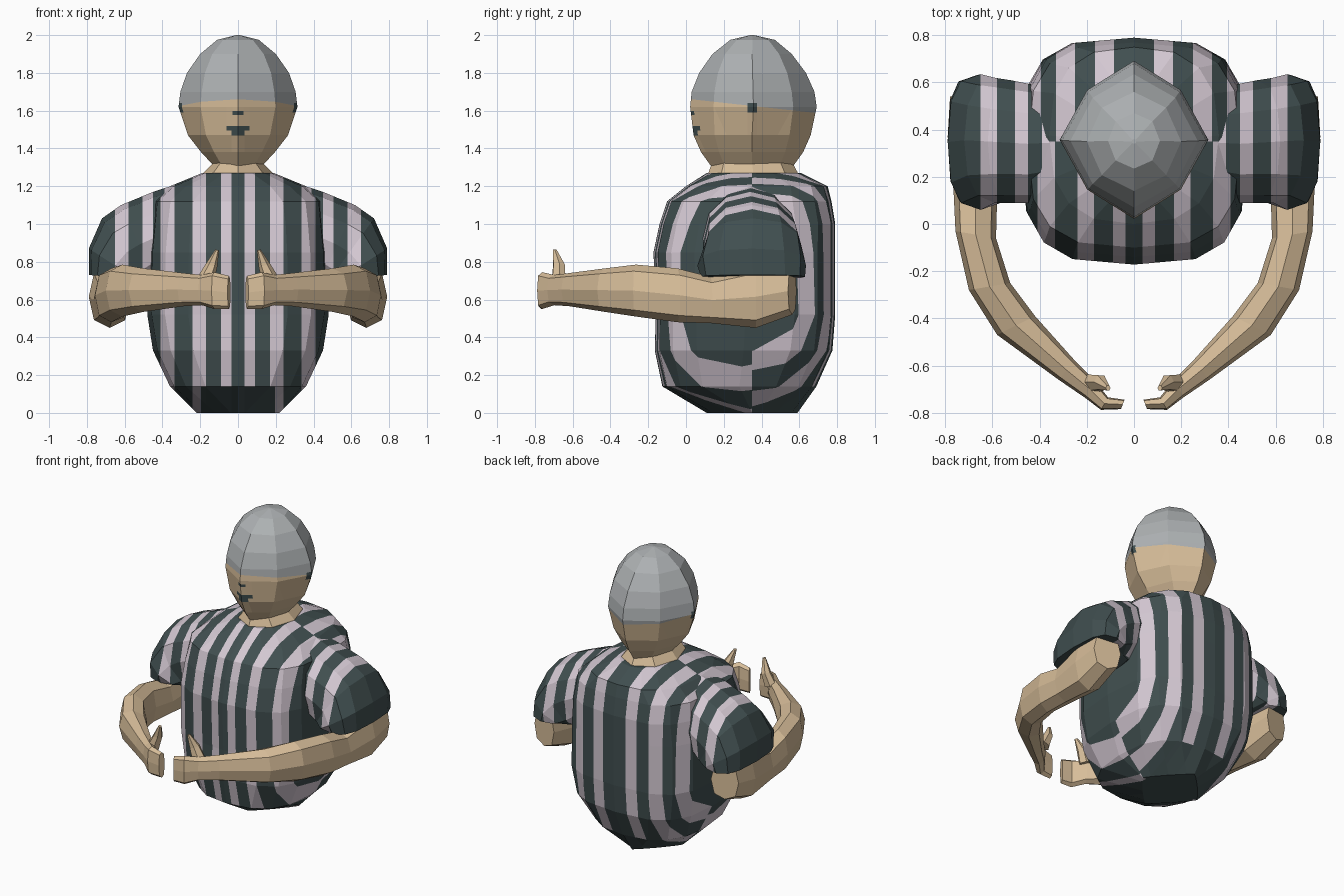
import bpy, bmesh, math
from mathutils import Vector as V

if "Cube" in bpy.data.objects:
    bpy.data.objects.remove(bpy.data.objects["Cube"])


def material(name, rgb):
    m = bpy.data.materials.new(name)
    m.diffuse_color = (*rgb, 1)
    m.use_nodes = True
    m.node_tree.nodes["Principled BSDF"].inputs["Base Color"].default_value = m.diffuse_color
    return m


SKIN = material("tan skin", (0.68, 0.51, 0.32))
CAP = material("cap grey", (0.42, 0.44, 0.45))
DARK = material("dark slate", (0.052, 0.078, 0.08))
PALE = material("pale lilac", (0.66, 0.58, 0.65))
BIG = 9


def loft(rings, sides):
    """Each ring: edge point a, edge point b, half axis v, superellipse power."""
    bm = bmesh.new()
    loops = []
    for a, b, v, n in rings:
        a, b, v = V(a), V(b), V(v)
        c, u = (a + b) / 2, (b - a) / 2
        loop = []
        for k in range(sides):
            t = 2 * math.pi * k / sides
            co, si = round(math.cos(t), 6), round(math.sin(t), 6)
            x = math.copysign(abs(co) ** (2 / n), co)
            y = math.copysign(abs(si) ** (2 / n), si)
            loop.append(bm.verts.new(c + u * x + v * y))
        loops.append(loop)
    for p, q in zip(loops, loops[1:]):
        for k in range(sides):
            j = (k + 1) % sides
            bm.faces.new((p[k], p[j], q[j], q[k]))
    bm.faces.new(loops[0])
    bm.faces.new(loops[-1])
    bmesh.ops.recalc_face_normals(bm, faces=bm.faces[:])
    return bm


def inside_box(f, lo, hi):
    return all(max(v.co[i] for v in f.verts) > lo[i] + 1e-5 and
               min(v.co[i] for v in f.verts) < hi[i] - 1e-5 for i in range(3))


def cut(bm, faces, point, normal):
    geom = set(faces)
    for f in faces:
        geom.update(f.edges)
        geom.update(f.verts)
    bmesh.ops.bisect_plane(bm, geom=list(geom), dist=1e-5, plane_co=point, plane_no=normal)


def paint(bm, lo, hi, index):
    """Cut the surface along a box and colour what lies in it."""
    for i in range(3):
        for bound in (lo[i], hi[i]):
            if abs(bound) < BIG:
                p, n = V((0, 0, 0)), V((0, 0, 0))
                p[i], n[i] = bound, 1
                cut(bm, [f for f in bm.faces if inside_box(f, lo, hi)], p, n)
    for f in bm.faces:
        c = f.calc_center_median()
        if all(lo[i] < c[i] < hi[i] for i in range(3)):
            f.material_index = index


def finish(bm, name, mats, mirror=False):
    me = bpy.data.meshes.new(name)
    bm.to_mesh(me)
    bm.free()
    for m in mats:
        me.materials.append(m)
    ob = bpy.data.objects.new(name, me)
    bpy.context.collection.objects.link(ob)
    if mirror:
        ob.modifiers.new("mirror", 'MIRROR').use_axis[0] = True
    return ob


def level(z, w, y0, y1, n):
    """Horizontal ring centred on x = 0."""
    ym = (y0 + y1) / 2
    return (-w, ym, z), (w, ym, z), (0, (y1 - y0) / 2, 0), n


# Torso with striped shirt
bm = loft([level(*r) for r in (
    (0, .22, .11, .59, 1.1), (.14, .36, -.125, .69, 2.6), (.33, .45, -.165, .775, 3),
    (.52, .48, -.16, .79, 3.2), (.85, .475, -.172, .79, 3.2), (1.0, .46, -.14, .79, 3.2),
    (1.12, .45, -.10, .77, 3), (1.2, .36, 0, .75, 2.6), (1.27, .19, .11, .61, 2))], 16)
for s in (1, -1):
    for y0, y1, bands in ((-BIG, .35, ((.035, .09), (.17, .24), (.335, .41))),
                          (.35, BIG, ((.085, .165), (.25, .33), (.395, .445)))):
        for a, b in bands:
            x0, x1 = sorted((a * s, b * s))
            paint(bm, (x0, y0, -BIG), (x1, y1, BIG), 1)
paint(bm, (-.195, -BIG, -BIG), (.195, BIG, .14), 0)
finish(bm, "striped_torso", [DARK, PALE])

# Sleeves
rings = []
for xo, zo, xi, zi, y0, y1, n in (
        (.25, 1.235, .3, .72, .14, .56, 2), (.45, 1.17, .40, .70, .09, .59, 2.1),
        (.62, 1.10, .43, .68, .09, .61, 2.2), (.72, 1.03, .46, .67, .09, .62, 2.4),
        (.79, .87, .51, .69, .06, .635, 2.7), (.79, .73, .55, .71, .08, .63, 2.9)):
    ym = (y0 + y1) / 2
    rings.append(((xi, ym, zi), (xo, ym, zo), (0, (y1 - y0) / 2, 0), n))
bm = loft(rings, 12)
for a, b in ((.335, .39), (.45, .505), (.58, .65)):
    paint(bm, (a, -BIG, .7), (b, BIG, BIG), 1)
finish(bm, "sleeve", [DARK, PALE], True)

# Bent arms with hands: inner xy, outer xy, bottom and top height
rings = []
for xi, yi, xo, yo, z0, z1, n in (
        (.60, .585, .78, .54, .52, .77, 2.6), (.57, .37, .79, .37, .45, .78, 2.4),
        (.58, .12, .765, .14, .475, .72, 2.4), (.585, -.06, .757, -.03, .48, .765, 2.4),
        (.525, -.25, .70, -.28, .51, .785, 2.4), (.42, -.39, .58, -.47, .535, .765, 2.4),
        (.25, -.58, .32, -.66, .565, .74, 2.6), (.17, -.66, .21, -.735, .57, .73, 2.8),
        (.11, -.735, .14, -.788, .55, .745, 3.2), (.04, -.745, .055, -.785, .55, .725, 3.5)):
    zm = (z0 + z1) / 2
    rings.append(((xi, yi, zm), (xo, yo, zm), (0, 0, (z1 - z0) / 2), n))
finish(loft(rings, 8), "arm_and_hand", [SKIN], True)

# Thumbs
finish(loft([((.13, -.68, .69), (.22, -.67, .71), (0, .04, 0), 2),
             ((.11, -.675, .77), (.17, -.67, .79), (0, .035, 0), 2),
             ((.10, -.695, .86), (.12, -.695, .865), (0, .012, 0), 2)], 6),
       "thumb", [SKIN], True)

# Neck
finish(loft([level(1.2, .22, .09, .62, 2), level(1.275, .18, .12, .59, 2),
             level(1.33, .125, .14, .56, 2)], 8), "neck", [SKIN])

# Head with cap area, mouth, nose and ear marks
bm = loft([level(*r) for r in (
    (1.31, .13, .13, .57, 1.7), (1.38, .195, .08, .62, 1.6), (1.47, .265, .04, .66, 1.55),
    (1.62, .315, .022, .692, 1.5), (1.7, .305, .03, .68, 1.5), (1.8, .27, .07, .635, 1.6),
    (1.9, .2, .14, .56, 1.8), (1.975, .11, .235, .47, 2), (2.0, .01, .34, .36, 2))], 8)
slope = V((0, .11, 1))
brim = V((0, .35, 1.625))
cut(bm, bm.faces[:], brim, slope)
for f in bm.faces:
    if (f.calc_center_median() - brim).dot(slope) > 0:
        f.material_index = 1
for x, z0, z1 in ((.06, 1.495, 1.52), (.035, 1.468, 1.495), (.028, 1.578, 1.597)):
    paint(bm, (-x, -BIG, z0), (x, .3, z1), 2)
for x0, x1 in ((-BIG, -.2), (.2, BIG)):
    paint(bm, (x0, .325, 1.59), (x1, .375, 1.64), 2)
finish(bm, "head", [SKIN, CAP, DARK])
